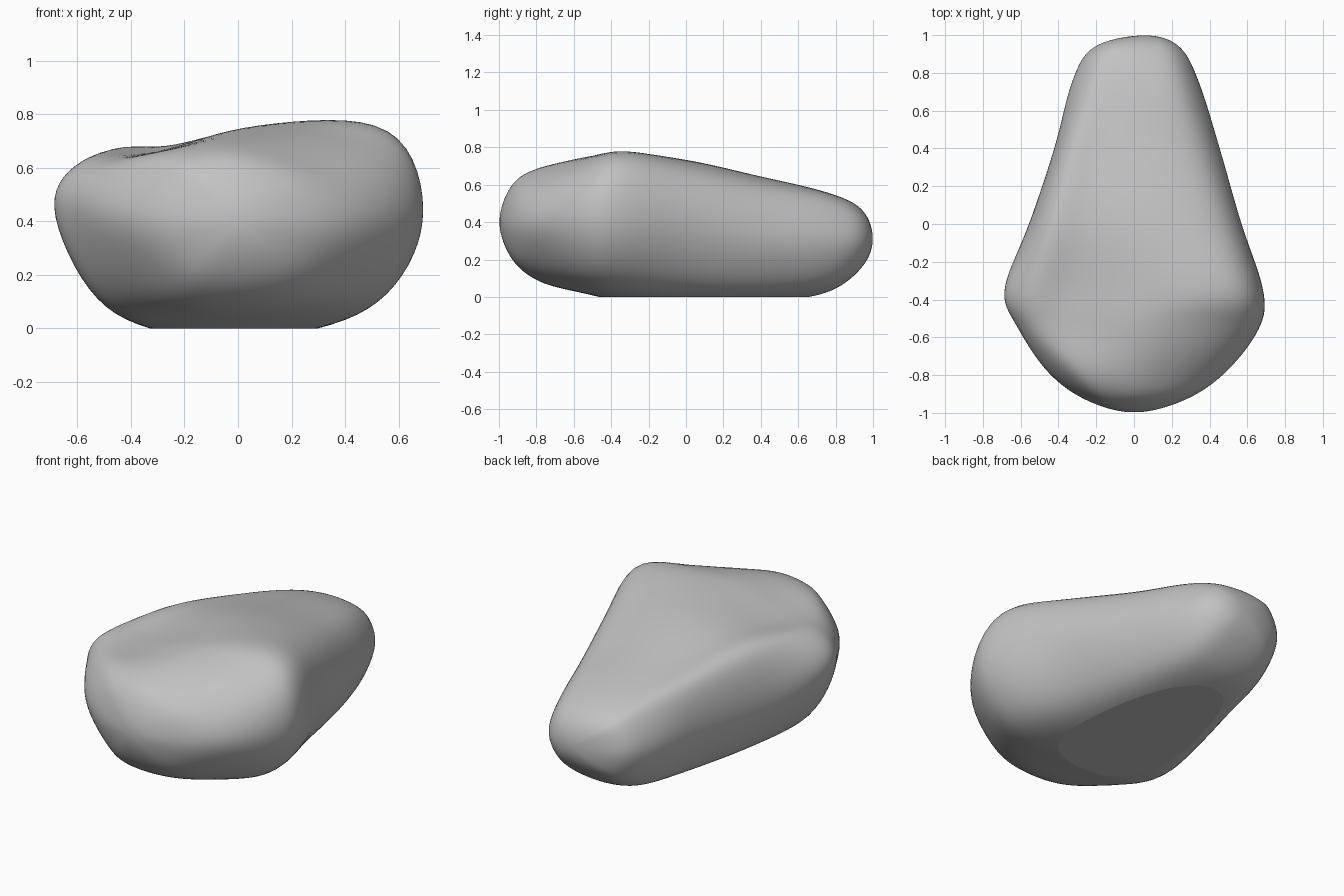
import bpy
import bmesh
from mathutils import Vector

default_cube = bpy.data.objects.get("Cube")
if default_cube:
    bpy.data.objects.remove(default_cube, do_unlink=True)

RING_STEPS = 8
LENGTH_STEPS = 10


def spline(a, b, c, d, t):
    """Smooth curve from b to c, with neighbours a and d."""
    m, n = (c - a) / 2, (d - b) / 2
    u = 1 - t
    return (b * (1 + 2 * t) * u * u + m * t * u * u
            + c * t * t * (3 - 2 * t) - n * t * t * u)


def section(y, right, right_rim, crown, hollow, left_rim, left, floor):
    """Ten points around the stone at one station along its length."""
    (xr, zr), (xl, zl) = right, left
    spread = 0.76 if y > -.7 else 0.7  # the front underside is rounder

    def under(x, z):
        return (spread * x, floor + (1 - spread) * (z - floor))

    loop = [(0.28 * xr, floor), under(xr, zr), right, right_rim,
            (0.1 * xr, crown), (0.45 * xl, hollow),
            left_rim, left, under(xl, zl), (0.35 * xl, floor)]
    return [Vector((x, y, z)) for x, z in loop]


# Cross-sections from the blunt front to the narrow back
sections = [
    section(-.93, (.28, .39), (.20, .53), .60, .59, (-.20, .54), (-.265, .40), .205),
    section(-.78, (.50, .39), (.38, .58), .69, .67, (-.36, .605), (-.47, .42), .09),
    section(-.55, (.67, .40), (.55, .67), .75, .66, (-.53, .61), (-.62, .44), .03),
    section(-.35, (.69, .40), (.57, .755), .76, .655, (-.56, .645), (-.70, .46), -.008),
    section(0, (.575, .40), (.46, .685), .735, .68, (-.48, .655), (-.56, .34), -.03),
    section(.4, (.46, .33), (.35, .585), .645, .62, (-.365, .59), (-.425, .31), -.02),
    section(.75, (.35, .31), (.25, .52), .56, .55, (-.26, .505), (-.335, .31), .028),
    section(.94, (.245, .31), (.18, .435), .47, .46, (-.165, .43), (-.215, .31), .16),
]

# Close both ends on a pole, mirroring a section beyond it for a round tip
count = len(sections[0])


def beyond(ring):
    return [ring[(j + count // 2) % count] for j in range(count)]


front_pole = [Vector((0, -1, .40))] * count
back_pole = [Vector((.06, 1, .31))] * count
rails = [beyond(sections[0]), front_pole, *sections, back_pole, beyond(sections[-1])]

# Interpolate between the sections, then around each ring
rings = []
for i in range(1, len(rails) - 2):
    for s in range(LENGTH_STEPS):
        if i == 1 and s == 0:
            continue
        ring = [spline(*(rails[i + k][j] for k in (-1, 0, 1, 2)), s / LENGTH_STEPS)
                for j in range(count)]
        rings.append([spline(*(ring[(j + k) % count] for k in (-1, 0, 1, 2)),
                             r / RING_STEPS)
                      for j in range(count) for r in range(RING_STEPS)])

# Skin the rings
bm = bmesh.new()
verts = [[bm.verts.new(p) for p in ring] for ring in rings]
front_tip = bm.verts.new(front_pole[0])
back_tip = bm.verts.new(back_pole[0])
around = len(verts[0])
for j in range(around):
    k = (j + 1) % around
    bm.faces.new((front_tip, verts[0][j], verts[0][k]))
    bm.faces.new((back_tip, verts[-1][k], verts[-1][j]))
    for a, b in zip(verts, verts[1:]):
        bm.faces.new((a[j], b[j], b[k], a[k]))

# Soften the surface a little, as if worn by water
for _ in range(12):
    bmesh.ops.smooth_vert(bm, verts=bm.verts[:], factor=0.5,
                          use_axis_x=True, use_axis_y=True, use_axis_z=True)
for face in bm.faces:
    face.smooth = True

# Slice off the underside to leave a flat resting face
cut = bmesh.ops.bisect_plane(bm, geom=bm.verts[:] + bm.edges[:] + bm.faces[:],
                             plane_co=(0, 0, 0), plane_no=(0, 0, -1),
                             clear_outer=True)
rim = [e for e in cut["geom_cut"] if isinstance(e, bmesh.types.BMEdge)]
for face in bmesh.ops.edgeloop_fill(bm, edges=rim)["faces"]:
    face.smooth = False
bmesh.ops.recalc_face_normals(bm, faces=bm.faces[:])

mesh = bpy.data.meshes.new("stone")
bm.to_mesh(mesh)
bm.free()
stone = bpy.data.objects.new("stone", mesh)
bpy.context.collection.objects.link(stone)

# Plain grey stone
colour = (0.54, 0.54, 0.54, 1)
grey = bpy.data.materials.new("stone grey")
grey.use_nodes = True
grey.diffuse_color = colour
grey.node_tree.nodes["Principled BSDF"].inputs["Base Color"].default_value = colour
mesh.materials.append(grey)
